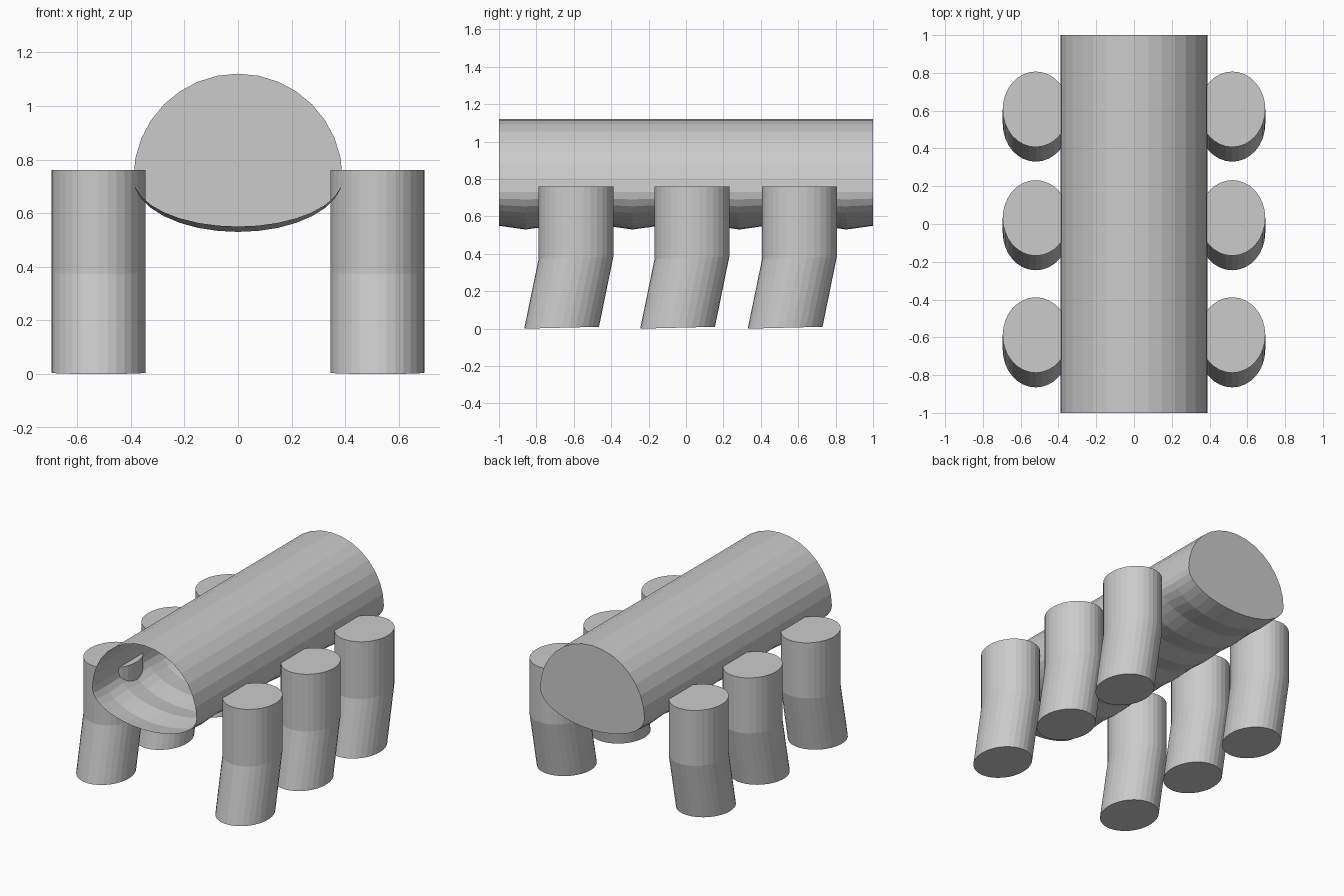
import bpy, bmesh, math

if "Cube" in bpy.data.objects:
    bpy.data.objects.remove(bpy.data.objects["Cube"])

SIDES = 32
grey = bpy.data.materials.new("plain_grey")
grey.diffuse_color = (0.6, 0.6, 0.6, 1)
grey.use_nodes = True
grey.node_tree.nodes["Principled BSDF"].inputs["Base Color"].default_value = grey.diffuse_color


def loft(name, rings, cap_first, cap_last):
    """Skin a list of equal-length rings of points, with optional end caps."""
    bm = bmesh.new()
    loops = [[bm.verts.new(p) for p in ring] for ring in rings]
    for a, b in zip(loops, loops[1:]):
        for i in range(SIDES):
            j = (i + 1) % SIDES
            bm.faces.new((a[i], a[j], b[j], b[i]))
    if cap_first:
        bm.faces.new(loops[0][::-1])
    if cap_last:
        bm.faces.new(loops[-1])
    bmesh.ops.recalc_face_normals(bm, faces=bm.faces)
    mesh = bpy.data.meshes.new(name)
    bm.to_mesh(mesh)
    bm.free()
    mesh.materials.append(grey)
    obj = bpy.data.objects.new(name, mesh)
    bpy.context.collection.objects.link(obj)


ANGLES = [2 * math.pi * i / SIDES for i in range(SIDES)]


# Body: round back, flattened belly with seven shallow bulges, open front end
def body_ring(y, belly):
    r, mid = 0.39, 0.73
    return [(r * math.cos(a), y,
             mid + math.sin(a) * (r if math.sin(a) > 0 else belly))
            for a in ANGLES]


SEGMENTS = 14
body = [body_ring(-1 + 2 * k / SEGMENTS, 0.20 if k % 2 else 0.18)
        for k in range(SEGMENTS + 1)]
loft("body", body, False, True)


# Legs: oval columns, upright above the knee and leaning forward below it
def leg_ring(x, y, z, tilt):
    return [(x + 0.175 * math.cos(a), y + 0.2 * math.sin(a),
             z + tilt * math.sin(a)) for a in ANGLES]


for side, x in (("left", -0.52), ("right", 0.52)):
    for place, y in (("front", -0.588), ("middle", 0.032), ("back", 0.607)):
        rings = [leg_ring(x, y - 0.077, 0.005, 0.005),
                 leg_ring(x, y, 0.38, 0.007),
                 leg_ring(x, y, 0.76, 0)]
        loft(f"{place}_{side}_leg", rings, True, True)
